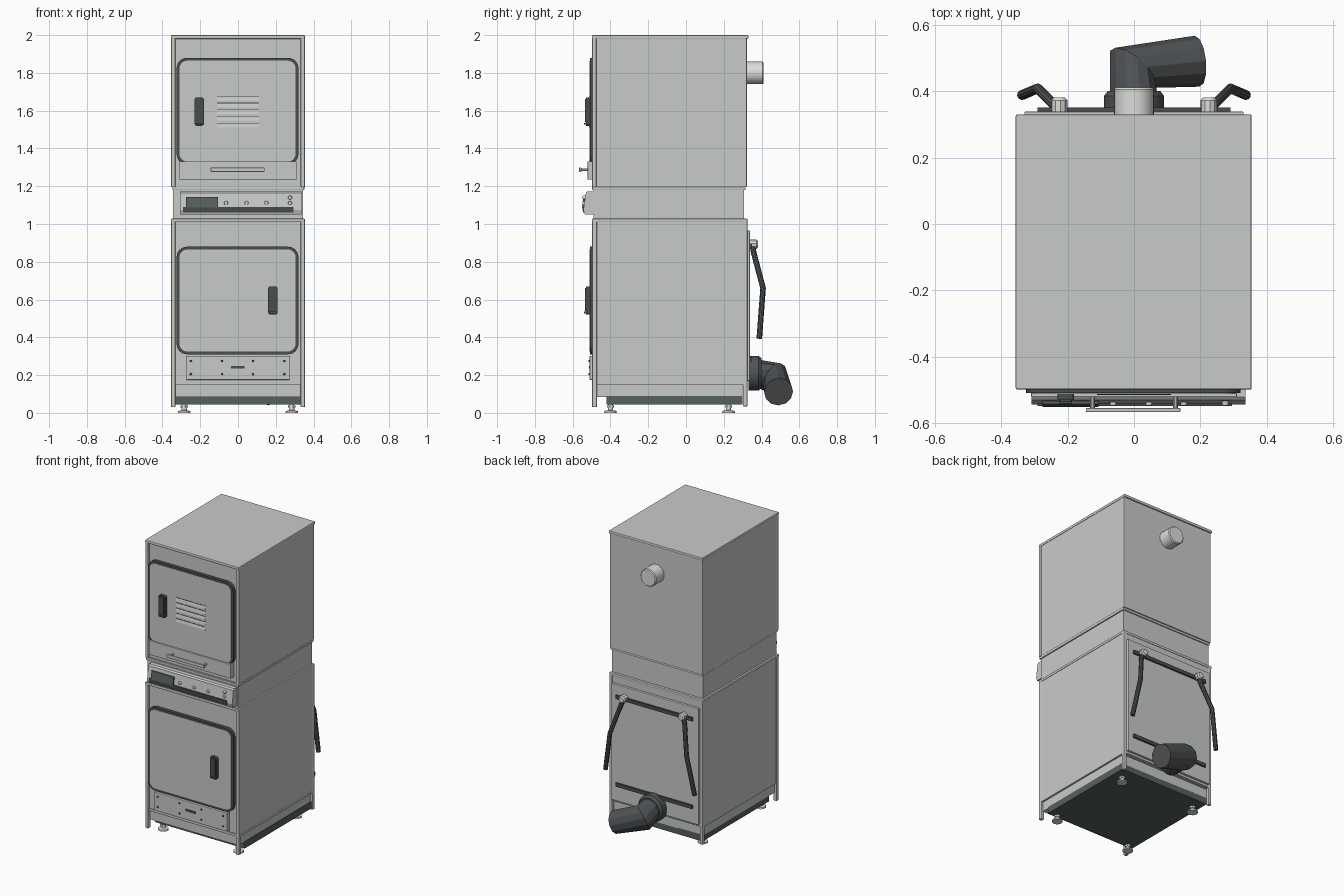
import bpy, bmesh, math
from mathutils import Vector

if "Cube" in bpy.data.objects:
    bpy.data.objects.remove(bpy.data.objects["Cube"])


def material(name, rgb):
    m = bpy.data.materials.new(name)
    m.diffuse_color = (*rgb, 1)
    m.use_nodes = True
    m.node_tree.nodes["Principled BSDF"].inputs["Base Color"].default_value = m.diffuse_color
    return m


STEEL = material("light grey steel", (0.58, 0.60, 0.585))
PALE = material("pale grey metal", (0.72, 0.72, 0.71))
RUBBER = material("dark rubber", (0.07, 0.075, 0.075))
DUCT = material("dark grey duct", (0.08, 0.088, 0.093))
SLATE = material("slate base", (0.095, 0.115, 0.115))


def finish(name, bm, mat, smooth=False):
    bmesh.ops.recalc_face_normals(bm, faces=bm.faces[:])
    me = bpy.data.meshes.new(name)
    bm.to_mesh(me)
    bm.free()
    ob = bpy.data.objects.new(name, me)
    me.materials.append(mat)
    bpy.context.collection.objects.link(ob)
    if smooth:
        bpy.ops.object.select_all(action='DESELECT')
        ob.select_set(True)
        bpy.context.view_layer.objects.active = ob
        bpy.ops.object.shade_smooth_by_angle(angle=math.radians(35))
    return ob


def box(name, x, y, z, mat=STEEL, bevel=0.0):
    """Box from (min, max) ranges."""
    bm = bmesh.new()
    bmesh.ops.create_cube(bm, size=1)
    for v in bm.verts:
        v.co = [r[0] if c < 0 else r[1] for c, r in zip(v.co, (x, y, z))]
    if bevel:
        bmesh.ops.bevel(bm, geom=bm.edges[:], offset=bevel, segments=2, profile=0.5, affect='EDGES')
    return finish(name, bm, mat)


def tube(name, path, radii, mat, sides=12, smooth=True):
    """Capped round tube along a path, mitred at the bends."""
    pts = [Vector(p) for p in path]
    bm = bmesh.new()
    rings = []
    ref = None
    for i, p in enumerate(pts):
        a = (pts[i] - pts[i - 1]).normalized() if i else (pts[1] - p).normalized()
        b = (pts[i + 1] - p).normalized() if i < len(pts) - 1 else a
        t = (a + b).normalized()
        if ref is None:
            ref = t.orthogonal().normalized()
        u = (ref - t * ref.dot(t)).normalized()
        ref, w = u, t.cross(u)
        rings.append([bm.verts.new(p + radii[i] * (math.cos(k) * u + math.sin(k) * w))
                      for k in (2 * math.pi * j / sides for j in range(sides))])
    for r, s in zip(rings, rings[1:]):
        for j in range(sides):
            k = (j + 1) % sides
            bm.faces.new((r[j], r[k], s[k], s[j]))
    bm.faces.new(rings[0])
    bm.faces.new(rings[-1])
    return finish(name, bm, mat, smooth)


def rounded(x, z, r, n=6):
    """Outline of a rounded rectangle in the front plane."""
    corners = ((x[1] - r, z[1] - r), (x[0] + r, z[1] - r), (x[0] + r, z[0] + r), (x[1] - r, z[0] + r))
    return [(cx + r * math.cos(a), cz + r * math.sin(a))
            for q, (cx, cz) in enumerate(corners)
            for a in (math.pi / 2 * (q + i / n) for i in range(n + 1))]


def plate(name, outline, y, mat):
    """Outline extruded between two depths."""
    bm = bmesh.new()
    f = bm.faces.new([bm.verts.new((px, y[0], pz)) for px, pz in outline])
    new = bmesh.ops.extrude_face_region(bm, geom=[f])["geom"]
    for v in new:
        if isinstance(v, bmesh.types.BMVert):
            v.co.y = y[1]
    return finish(name, bm, mat)


def profile_x(name, yz, x, mat):
    """Side profile extruded across the width."""
    bm = bmesh.new()
    a, b = [[bm.verts.new((px, py, pz)) for py, pz in yz] for px in x]
    bm.faces.new(a)
    bm.faces.new(b)
    for i in range(len(yz)):
        j = (i + 1) % len(yz)
        bm.faces.new((a[i], a[j], b[j], b[i]))
    return finish(name, bm, mat)


def door(name, z, handle_x, handle_z):
    # dark gasket around a flat rounded door
    plate(name + "_gasket", rounded((-0.325, 0.32), z, 0.055), (-0.508, -0.48), RUBBER)
    plate(name, rounded((-0.31, 0.305), (z[0] + 0.015, z[1] - 0.015), 0.042), (-0.511, -0.48), STEEL)
    # upright grip with rounded ends and a pale foot
    hx = (handle_x - 0.025, handle_x + 0.025)
    plate(name + "_grip", rounded(hx, handle_z, 0.012, 3), (-0.53, -0.50), RUBBER)
    plate(name + "_grip_bar", rounded((hx[0] + 0.007, hx[1] - 0.007), (handle_z[0] + 0.02, handle_z[1] - 0.008), 0.01, 3),
          (-0.536, -0.52), RUBBER)
    box(name + "_grip_foot", (hx[0] + 0.006, hx[1] - 0.006), (-0.54, -0.53),
        (handle_z[0] + 0.006, handle_z[0] + 0.016), DUCT)


# Cabinets, neck and base
box("upper_cabinet", (-0.351, 0.351), (-0.485, 0.322), (1.195, 1.985), bevel=0.004)
box("lower_cabinet", (-0.351, 0.351), (-0.485, 0.322), (0.155, 1.02), bevel=0.004)
box("top_cap", (-0.356, 0.354), (-0.498, 0.33), (1.98, 2.0), bevel=0.005)
box("neck", (-0.343, 0.343), (-0.49, 0.308), (1.02, 1.2))
box("neck_top_lip", (-0.348, 0.351), (-0.497, 0.315), (1.18, 1.197), bevel=0.003)
box("lower_top_lip", (-0.356, 0.354), (-0.498, 0.325), (1.01, 1.028), bevel=0.004)
box("kick_skirt", (-0.338, 0.34), (-0.475, 0.30), (0.085, 0.16))
box("base_tray", (-0.335, 0.345), (-0.42, 0.30), (0.045, 0.09), SLATE)
box("skirt_ledge", (-0.35, 0.352), (-0.49, 0.315), (0.15, 0.166))

# Corner posts and adjustable feet
for s in (-1, 1):
    xs = sorted((s * 0.332, s * 0.354))
    box("front_post_upper", xs, (-0.497, -0.475), (1.195, 1.985), bevel=0.003)
    box("front_post_lower", xs, (-0.497, -0.472), (0.03, 1.02), bevel=0.003)
    box("rear_post", xs, (0.302, 0.325), (0.035, 1.02), bevel=0.003)
    for y in (-0.40, 0.225):
        x = s * 0.285
        tube("foot", [(x, y, z) for z in (0, 0.01, 0.014, 0.06)], (0.034, 0.032, 0.014, 0.012), PALE, 14)
        tube("foot_nut", [(x, y, 0.028), (x, y, 0.04)], (0.02, 0.02), PALE, 6, False)

# Doors
door("upper_door", (1.315, 1.88), -0.205, (1.52, 1.67))
door("lower_door", (0.31, 0.88), 0.185, (0.52, 0.67))

# Louvres on the upper door
for i in range(5):
    z = 1.525 + i * 0.036
    profile_x("louvre", [(-0.51, z + 0.006), (-0.51, z - 0.014), (-0.515, z - 0.014)], (-0.112, 0.112), STEEL)
    box("louvre_shadow", (-0.11, 0.11), (-0.5125, -0.509), (z + 0.006, z + 0.009), RUBBER)

# Lint drawer with bar handle
box("lint_drawer", (-0.31, 0.31), (-0.521, -0.48), (1.235, 1.332), bevel=0.003)
box("drawer_bar", (-0.145, 0.14), (-0.566, -0.554), (1.276, 1.298), bevel=0.003)
for x in (-0.125, 0.125):
    tube("bar_stem", [(x, -0.515, 1.287), (x, -0.56, 1.287)], (0.007, 0.007), PALE, 10)

# Control panel with display, slot strip and buttons
profile_x("control_panel", [(-0.48, 1.05), (-0.535, 1.05), (-0.543, 1.075), (-0.53, 1.165), (-0.52, 1.173), (-0.48, 1.173)],
          (-0.308, 0.336), STEEL)
profile_x("panel_strip", [(-0.53, 1.062), (-0.546, 1.062), (-0.548, 1.09), (-0.53, 1.09)], (-0.29, 0.295), RUBBER)
profile_x("display", [(-0.53, 1.085), (-0.551, 1.087), (-0.542, 1.142), (-0.52, 1.142)], (-0.275, -0.107), SLATE)
for x, z in ((-0.063, 1.112), (0.045, 1.112), (0.15, 1.112), (0.275, 1.11), (0.275, 1.14)):
    tube("button", [(x, -0.53, z), (x, -0.547, z)], (0.012, 0.009), PALE, 12)

# Lower service panel with screws and latch
box("service_panel", (-0.275, 0.275), (-0.51, -0.48), (0.175, 0.302), bevel=0.003)
for x in (-0.25, -0.085, 0.08, 0.245):
    for z in (0.275, 0.205):
        tube("screw", [(x, -0.505, z), (x, -0.516, z)], (0.007, 0.005), RUBBER, 8)
box("latch", (-0.037, 0.035), (-0.514, -0.505), (0.234, 0.248), RUBBER)

# Rear service panel with dark rails
box("rear_panel", (-0.33, 0.33), (0.315, 0.338), (0.17, 0.965), bevel=0.003)
for z in (0.885, 0.285):
    box("rear_rail", (-0.29, 0.29), (0.335, 0.35), (z - 0.012, z + 0.012), RUBBER)

# Water valves and hoses
for s in (-1, 1):
    x = s * 0.225
    tube("valve", [(x, 0.335, 0.893), (x, 0.372, 0.893), (x, 0.38, 0.893)], (0.025, 0.025, 0.018), PALE, 10)
    tube("hose", [(x, 0.352, 0.885), (s * 0.24, 0.358, 0.85), (s * 0.29, 0.408, 0.66), (s * 0.337, 0.388, 0.395)],
         (0.014, 0.015, 0.015, 0.015), DUCT, 10)

# Exhaust pipes: straight upper stub and angled lower elbow
tube("upper_exhaust", [(0, 0.31, 1.80), (0, 0.405, 1.80), (0, 0.411, 1.80)], (0.06, 0.06, 0.054), PALE, 24)
tube("duct_collar", [(0, 0.33, 0.21), (0, 0.385, 0.21), (0, 0.40, 0.21)], (0.092, 0.092, 0.08), DUCT, 20)
tube("exhaust_elbow", [(0, 0.38, 0.21), (-0.005, 0.47, 0.185), (0.19, 0.49, 0.112)],
     (0.074, 0.085, 0.077), DUCT, 12, False)
